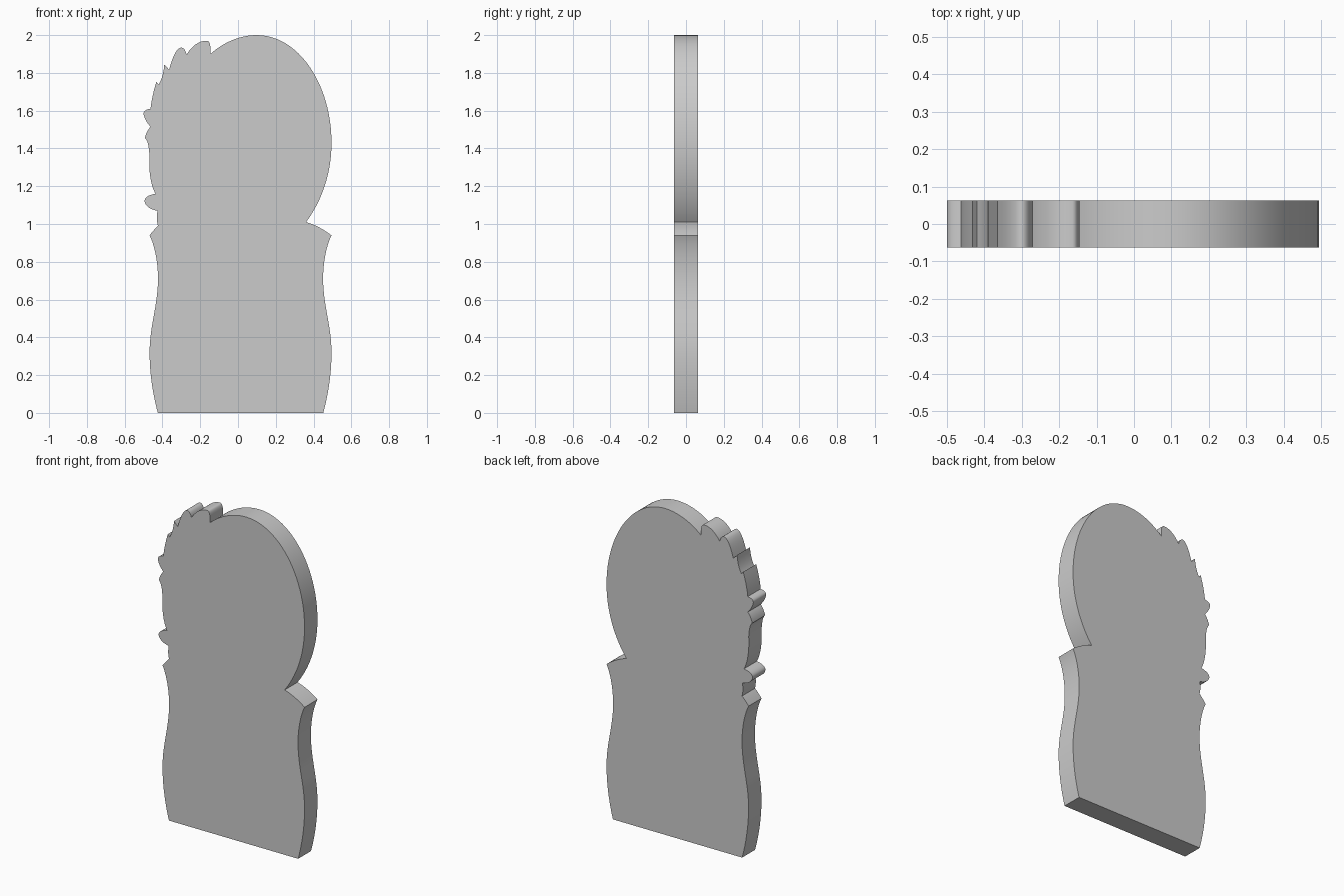
import bpy, bmesh, math
from mathutils import Vector

if "Cube" in bpy.data.objects:
    bpy.data.objects.remove(bpy.data.objects["Cube"])

HALF_DEPTH = 0.0625
MID_X = 0.0135          # symmetry line of the torso


def bezier(points, steps):
    """Sample a Bezier curve of any degree, leaving out the first point."""
    if len(points) == 2:
        return [points[1]]
    out = []
    for i in range(1, steps + 1):
        pts, t = list(points), i / steps
        while len(pts) > 1:
            pts = [a.lerp(b, t) for a, b in zip(pts, pts[1:])]
        out.append(pts[0])
    return out


def trace(start, segments, steps):
    """Chain curve segments, each given as control points then its end."""
    path = [Vector(start)]
    for seg in segments:
        path += bezier([path[-1]] + [Vector(p) for p in seg], steps)
    return path


# Torso side, bottom to shoulder tip, as offsets from the symmetry line
side = trace((0.438, 0), [
    [(0.465, 0.10), (0.4815, 0.21), (0.4815, 0.32)],
    [(0.4815, 0.46), (0.437, 0.57), (0.437, 0.71)],
    [(0.437, 0.79), (0.452, 0.88), (0.4815, 0.94)],
], 14)
right_side = [Vector((MID_X + p.x, p.y)) for p in side]
left_side = [Vector((MID_X - p.x, p.y)) for p in reversed(side)]

# Right shoulder and round head, up and over to the first tuft
head = trace(right_side[-1], [
    [(0.43, 0.99), (0.36, 1.01)],
    [(0.45, 1.13), (0.495, 1.28), (0.495, 1.43)],
    [(0.495, 1.74), (0.32, 2.0), (0.10, 2.0)],
    [(0.01, 2.0), (-0.08, 1.96), (-0.146, 1.90)],
], 24)

# Ragged tufts and small bumps down the left edge
tufts = trace(head[-1], [
    [(-0.142, 1.97), (-0.165, 1.97)],
    [(-0.21, 1.972), (-0.25, 1.935), (-0.272, 1.897)],
    [(-0.282, 1.935), (-0.302, 1.934)],
    [(-0.33, 1.93), (-0.35, 1.87), (-0.365, 1.817)],
    [(-0.39, 1.845)],
    [(-0.395, 1.78), (-0.42, 1.738)],
    [(-0.432, 1.753)],
    [(-0.455, 1.68), (-0.463, 1.61)],
    [(-0.50, 1.605), (-0.50, 1.583)],
    [(-0.495, 1.55), (-0.463, 1.515)],
    [(-0.485, 1.49), (-0.493, 1.455)],
    [(-0.473, 1.44), (-0.469, 1.367)],
    [(-0.475, 1.23), (-0.437, 1.16)],
    [(-0.495, 1.15), (-0.495, 1.12)],
    [(-0.485, 1.08), (-0.426, 1.07)],
    [(-0.434, 1.03), (-0.424, 0.99)],
    [(-0.445, 0.97), tuple(left_side[0])],
], 8)

outline = right_side + head[1:] + tufts[1:] + left_side[1:]

# Extrude the silhouette into a slab
bm = bmesh.new()
front = bm.faces.new([bm.verts.new((p.x, -HALF_DEPTH, p.y)) for p in outline])
ext = bmesh.ops.extrude_face_region(bm, geom=[front], use_keep_orig=True)
bmesh.ops.translate(bm, vec=(0, 2 * HALF_DEPTH, 0),
                    verts=[v for v in ext["geom"] if isinstance(v, bmesh.types.BMVert)])
bmesh.ops.recalc_face_normals(bm, faces=bm.faces)
mesh = bpy.data.meshes.new("bust_cutout")
bm.to_mesh(mesh)
bm.free()

grey = bpy.data.materials.new("light grey")
grey.diffuse_color = (0.6, 0.6, 0.6, 1)
grey.use_nodes = True
grey.node_tree.nodes["Principled BSDF"].inputs["Base Color"].default_value = grey.diffuse_color
mesh.materials.append(grey)

bust = bpy.data.objects.new("bust_cutout", mesh)
bpy.context.collection.objects.link(bust)
bpy.context.view_layer.objects.active = bust
bust.select_set(True)
bpy.ops.object.shade_smooth_by_angle(angle=math.radians(30))
